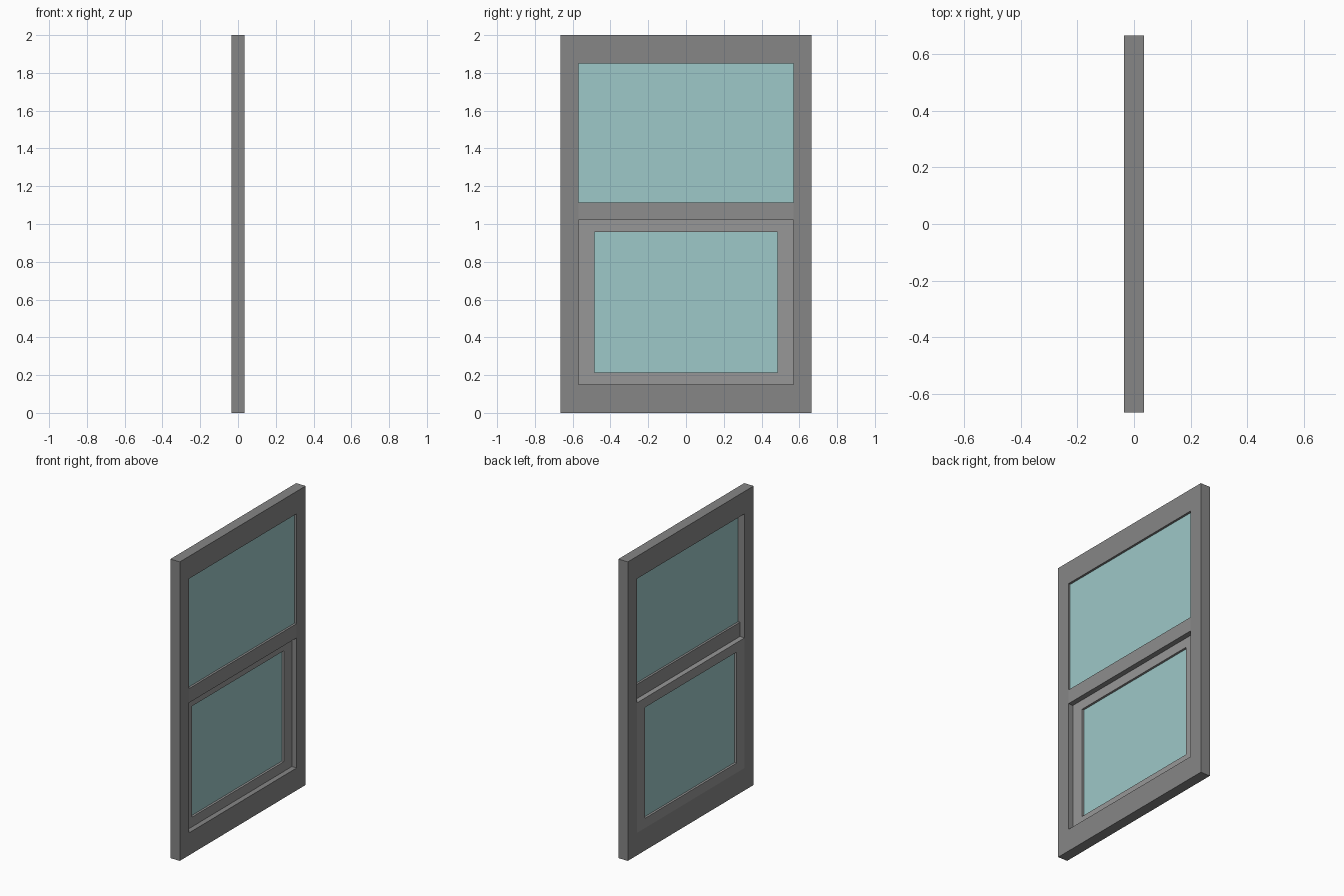
import bpy, bmesh

if "Cube" in bpy.data.objects:
    bpy.data.objects.remove(bpy.data.objects["Cube"])

D = 0.035           # half depth of the whole window
HW, H = 0.665, 2.0  # outer half width and height


def material(name, colour):
    m = bpy.data.materials.new(name)
    m.diffuse_color = (*colour, 1)
    m.use_nodes = True
    m.node_tree.nodes["Principled BSDF"].inputs["Base Color"].default_value = m.diffuse_color
    return m


def finish(bm, name, mat):
    bmesh.ops.recalc_face_normals(bm, faces=bm.faces)
    mesh = bpy.data.meshes.new(name)
    bm.to_mesh(mesh)
    bm.free()
    mesh.materials.append(mat)
    obj = bpy.data.objects.new(name, mesh)
    bpy.context.collection.objects.link(obj)
    return obj


def rect(bm, x, hw, z0, z1):
    return [bm.verts.new((x, y, z)) for y, z in
            ((-hw, z0), (hw, z0), (hw, z1), (-hw, z1))]


def box(name, x0, x1, hw, z0, z1, mat):
    bm = bmesh.new()
    a, b = rect(bm, x0, hw, z0, z1), rect(bm, x1, hw, z0, z1)
    bm.faces.new(a)
    bm.faces.new(b)
    for i in range(4):
        j = (i + 1) % 4
        bm.faces.new((a[i], a[j], b[j], b[i]))
    return finish(bm, name, mat)


def ring(name, x0, x1, outer, inner, mat):
    """Rectangular frame; outer and inner are (half width, bottom, top)."""
    bm = bmesh.new()
    loops = [rect(bm, x0, *outer), rect(bm, x1, *outer),
             rect(bm, x1, *inner), rect(bm, x0, *inner)]
    for k in range(4):
        a, b = loops[k], loops[(k + 1) % 4]
        for i in range(4):
            j = (i + 1) % 4
            bm.faces.new((a[i], a[j], b[j], b[i]))
    return finish(bm, name, mat)


frame_grey = material("frame_grey", (0.24, 0.24, 0.24))
rail_grey = material("rail_grey", (0.27, 0.27, 0.27))
sash_grey = material("sash_grey", (0.31, 0.31, 0.31))
glass = material("glass", (0.34, 0.58, 0.58))

# Outer frame
ring("outer_frame", -D, D, (HW, 0, H), (0.57, 0.15, 1.85), frame_grey)

# Fixed upper half: meeting rail and pane on the +x side
box("meeting_rail", 0, D, 0.57, 1.02, 1.115, rail_grey)
box("upper_pane", 0.0145, 0.0205, 0.57, 1.115, 1.85, glass)

# Sliding lower sash on the -x side
ring("lower_sash", -D, 0, (0.57, 0.15, 1.02), (0.485, 0.215, 0.957), sash_grey)
box("lower_pane", -0.0205, -0.0145, 0.485, 0.215, 0.957, glass)
